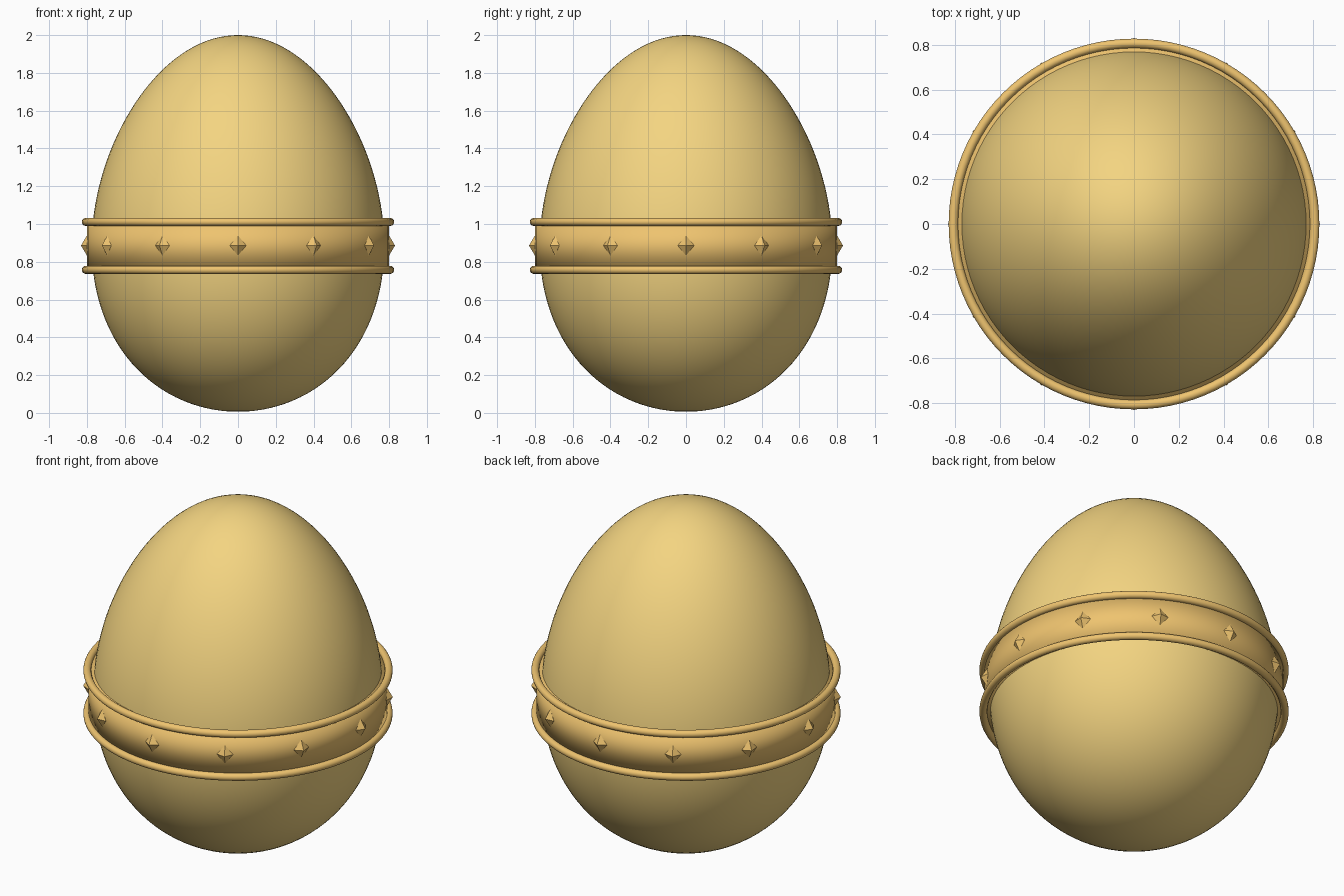
import bpy, bmesh, math
from mathutils import Matrix

if "Cube" in bpy.data.objects:
    bpy.data.objects.remove(bpy.data.objects["Cube"])


def material(name, rgb):
    m = bpy.data.materials.new(name)
    m.diffuse_color = (*rgb, 1)
    m.use_nodes = True
    m.node_tree.nodes["Principled BSDF"].inputs["Base Color"].default_value = m.diffuse_color
    return m


gold = material("gold", (0.90, 0.66, 0.22))
amber = material("amber", (0.86, 0.55, 0.16))


def finish(obj, name, mat, smooth=True):
    obj.name = name
    obj.data.materials.append(mat)
    for p in obj.data.polygons:
        p.use_smooth = smooth


# Egg: sphere narrowed towards the top
bpy.ops.mesh.primitive_uv_sphere_add(segments=96, ring_count=64, radius=1)
egg = bpy.context.object
for v in egg.data.vertices:
    taper = 0.769 * (1 - 0.124 * v.co.z)
    v.co = (v.co.x * taper, v.co.y * taper, v.co.z * 0.997 + 1.003)
finish(egg, "egg_shell", gold)

# Belt around the widest part
BELT_Z, BELT_R = 0.884, 0.80
bpy.ops.mesh.primitive_cylinder_add(vertices=96, radius=BELT_R, depth=0.254,
                                    location=(0, 0, BELT_Z))
finish(bpy.context.object, "belt", amber)

# Rounded rims on both belt edges
for name, dz in (("upper_rim", 0.127), ("lower_rim", -0.127)):
    bpy.ops.mesh.primitive_torus_add(major_segments=96, minor_segments=16,
                                     major_radius=0.806, minor_radius=0.021,
                                     location=(0, 0, BELT_Z + dz))
    finish(bpy.context.object, name, amber)

# Twelve diamond studs (flattened octahedra) around the belt
bm = bmesh.new()
for i in range(12):
    place = (Matrix.Rotation(i * math.pi / 6, 4, 'Z')
             @ Matrix.Translation((BELT_R, 0, BELT_Z + 0.002)))
    r, w, h = 0.031, 0.044, 0.053
    out, back, left, right, top, bottom = [
        bm.verts.new(place @ Matrix.Translation(p).translation)
        for p in ((r, 0, 0), (-r, 0, 0), (0, w, 0), (0, -w, 0), (0, 0, h), (0, 0, -h))]
    ring = [left, top, right, bottom]
    for a, b in zip(ring, ring[1:] + ring[:1]):
        bm.faces.new((out, a, b))
        bm.faces.new((back, b, a))
bmesh.ops.recalc_face_normals(bm, faces=bm.faces)
mesh = bpy.data.meshes.new("diamond_studs")
bm.to_mesh(mesh)
bm.free()
studs = bpy.data.objects.new("diamond_studs", mesh)
bpy.context.collection.objects.link(studs)
finish(studs, "diamond_studs", amber, smooth=False)
